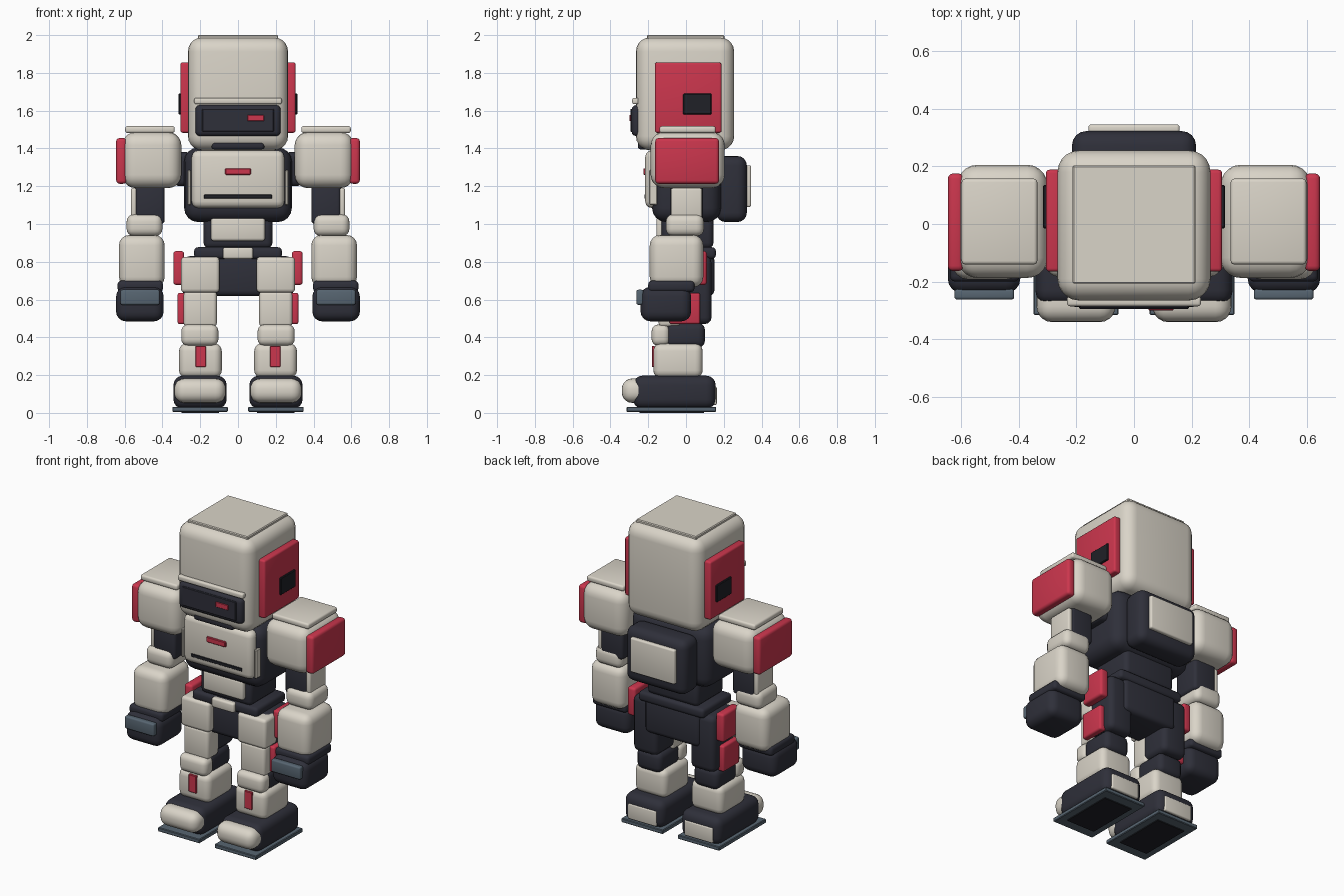
import bpy, bmesh, math
from mathutils import Vector


def mat(name, r, g, b):
    m = bpy.data.materials.new(name)
    m.diffuse_color = (r, g, b, 1)
    return m


CREAM = mat("warm_white", 0.70, 0.66, 0.58)
DARK = mat("charcoal", 0.028, 0.029, 0.042)
RED = mat("crimson", 0.60, 0.037, 0.075)
STEEL = mat("slate_blue", 0.095, 0.13, 0.165)
BLACK = mat("near_black", 0.014, 0.015, 0.02)


def box(name, x, y, z, m, r=0.02, seg=3):
    """Rounded box from its x, y and z ranges."""
    bm = bmesh.new()
    bmesh.ops.create_cube(bm, size=1)
    for v in bm.verts:
        v.co = Vector([(a + b) / 2 + c * (b - a) for c, (a, b) in zip(v.co, (x, y, z))])
    r = min(r, 0.48 * min(b - a for a, b in (x, y, z)))
    if r > 0:
        bmesh.ops.bevel(bm, geom=bm.edges[:], offset=r, segments=seg,
                        profile=0.5, affect='EDGES', clamp_overlap=True)
    bmesh.ops.recalc_face_normals(bm, faces=bm.faces[:])
    me = bpy.data.meshes.new(name)
    bm.to_mesh(me)
    bm.free()
    me.materials.append(m)
    ob = bpy.data.objects.new(name, me)
    bpy.context.collection.objects.link(ob)
    bpy.ops.object.select_all(action='DESELECT')
    bpy.context.view_layer.objects.active = ob
    ob.select_set(True)
    bpy.ops.object.shade_smooth_by_angle(angle=math.radians(35))
    return ob


def mid(name, w, y, z, m, r=0.02, seg=3):
    """Box centred on x = 0 with half width w."""
    return box(name, (-w, w), y, z, m, r, seg)


def pair(name, x, y, z, m, r=0.02, seg=3):
    """The same box on both sides."""
    box(name + "_left", x, y, z, m, r, seg)
    box(name + "_right", (-x[1], -x[0]), y, z, m, r, seg)


# Head
mid("head", 0.265, (-0.265, 0.255), (1.39, 1.988), CREAM, 0.075, 5)
mid("head_top_plate", 0.213, (-0.207, 0.203), (1.975, 2.0), CREAM, 0.005, 1)
pair("ear_panel", (0.25, 0.305), (-0.165, 0.188), (1.483, 1.855), RED, 0.012)
pair("ear_port", (0.29, 0.315), (-0.015, 0.135), (1.58, 1.69), BLACK, 0.004, 1)
mid("visor", 0.226, (-0.288, -0.22), (1.465, 1.63), DARK, 0.025)
mid("visor_screen", 0.19, (-0.294, -0.28), (1.488, 1.61), DARK, 0.004, 1)
box("visor_light", (0.05, 0.137), (-0.299, -0.29), (1.545, 1.577), RED, 0.002, 1)
mid("brow", 0.232, (-0.285, -0.25), (1.634, 1.668), CREAM, 0.01)
mid("chin_vent", 0.14, (-0.255, -0.2), (1.395, 1.442), DARK, 0.015)

# Torso
mid("neck", 0.18, (-0.14, 0.14), (1.36, 1.43), DARK, 0.02)
mid("torso", 0.285, (-0.18, 0.185), (1.01, 1.405), DARK, 0.075, 4)
mid("chest_plate", 0.245, (-0.216, -0.13), (1.085, 1.39), CREAM, 0.035)
mid("chest_badge", 0.068, (-0.226, -0.21), (1.26, 1.295), RED, 0.004, 1)
mid("chest_slot", 0.18, (-0.221, -0.212), (1.135, 1.155), BLACK, 0.002, 1)
pair("chest_side_strip", (0.249, 0.267), (-0.195, -0.15), (1.10, 1.285), CREAM, 0.005, 1)
mid("backpack", 0.215, (0.16, 0.322), (1.01, 1.36), DARK, 0.05, 4)
mid("backpack_plate", 0.158, (0.31, 0.345), (1.09, 1.31), CREAM, 0.01)

# Waist
mid("abdomen", 0.182, (-0.13, 0.145), (0.87, 1.06), DARK, 0.03)
mid("abdomen_plate", 0.143, (-0.157, -0.11), (0.91, 1.035), CREAM, 0.015)
mid("belt", 0.232, (-0.14, 0.158), (0.815, 0.877), DARK, 0.02)
mid("buckle", 0.08, (-0.16, -0.12), (0.815, 0.876), CREAM, 0.012)
mid("pelvis", 0.195, (-0.11, 0.15), (0.618, 0.84), DARK, 0.03)

# Arms
pair("shoulder", (0.30, 0.612), (-0.187, 0.205), (1.19, 1.487), CREAM, 0.07, 5)
pair("shoulder_cap", (0.335, 0.597), (-0.14, 0.157), (1.482, 1.518), CREAM, 0.012)
pair("shoulder_panel", (0.59, 0.645), (-0.163, 0.175), (1.213, 1.455), RED, 0.018)
pair("shoulder_joint", (0.24, 0.34), (-0.09, 0.10), (1.20, 1.38), DARK, 0.03)
pair("upper_arm", (0.388, 0.545), (-0.085, 0.09), (1.0, 1.21), DARK, 0.02)
pair("upper_arm_plate", (0.535, 0.567), (-0.08, 0.085), (1.02, 1.19), CREAM, 0.012)
pair("elbow", (0.40, 0.59), (-0.107, 0.095), (0.935, 1.052), CREAM, 0.04, 4)
pair("forearm", (0.388, 0.63), (-0.192, 0.092), (0.665, 0.942), CREAM, 0.055, 4)
pair("wrist_cuff", (0.397, 0.638), (-0.20, 0.045), (0.64, 0.7), DARK, 0.02)
pair("hand", (0.394, 0.645), (-0.24, 0.027), (0.485, 0.667), DARK, 0.05, 4)
pair("knuckle_guard", (0.415, 0.622), (-0.262, -0.225), (0.572, 0.652), STEEL, 0.01)

# Legs
pair("thigh", (0.115, 0.29), (-0.10, 0.135), (0.47, 0.83), DARK, 0.035)
pair("hip_plate", (0.098, 0.302), (-0.155, -0.03), (0.637, 0.826), CREAM, 0.02)
pair("hip_panel", (0.285, 0.342), (-0.06, 0.11), (0.677, 0.857), RED, 0.015)
pair("thigh_plate", (0.112, 0.288), (-0.145, -0.03), (0.455, 0.645), CREAM, 0.02)
pair("thigh_panel", (0.275, 0.32), (-0.088, 0.075), (0.47, 0.635), RED, 0.012)
pair("knee_joint", (0.115, 0.29), (-0.11, 0.10), (0.345, 0.477), DARK, 0.035)
pair("knee_cap", (0.104, 0.30), (-0.182, -0.085), (0.355, 0.468), CREAM, 0.035, 4)
pair("shin", (0.086, 0.312), (-0.173, 0.088), (0.185, 0.368), CREAM, 0.04, 4)
pair("shin_stripe", (0.17, 0.225), (-0.181, -0.165), (0.243, 0.355), RED, 0.003, 1)

# Feet
pair("foot", (0.06, 0.342), (-0.28, 0.157), (0.022, 0.197), DARK, 0.05, 4)
pair("toe_cap", (0.064, 0.338), (-0.34, -0.20), (0.053, 0.182), CREAM, 0.055, 5)
pair("heel_plate", (0.1, 0.3), (0.14, 0.163), (0.042, 0.14), CREAM, 0.008)
pair("sole", (0.053, 0.348), (-0.315, 0.16), (0.006, 0.032), STEEL, 0.004, 1)
pair("sole_tread", (0.1, 0.3), (-0.245, 0.095), (0.0, 0.009), BLACK, 0)
